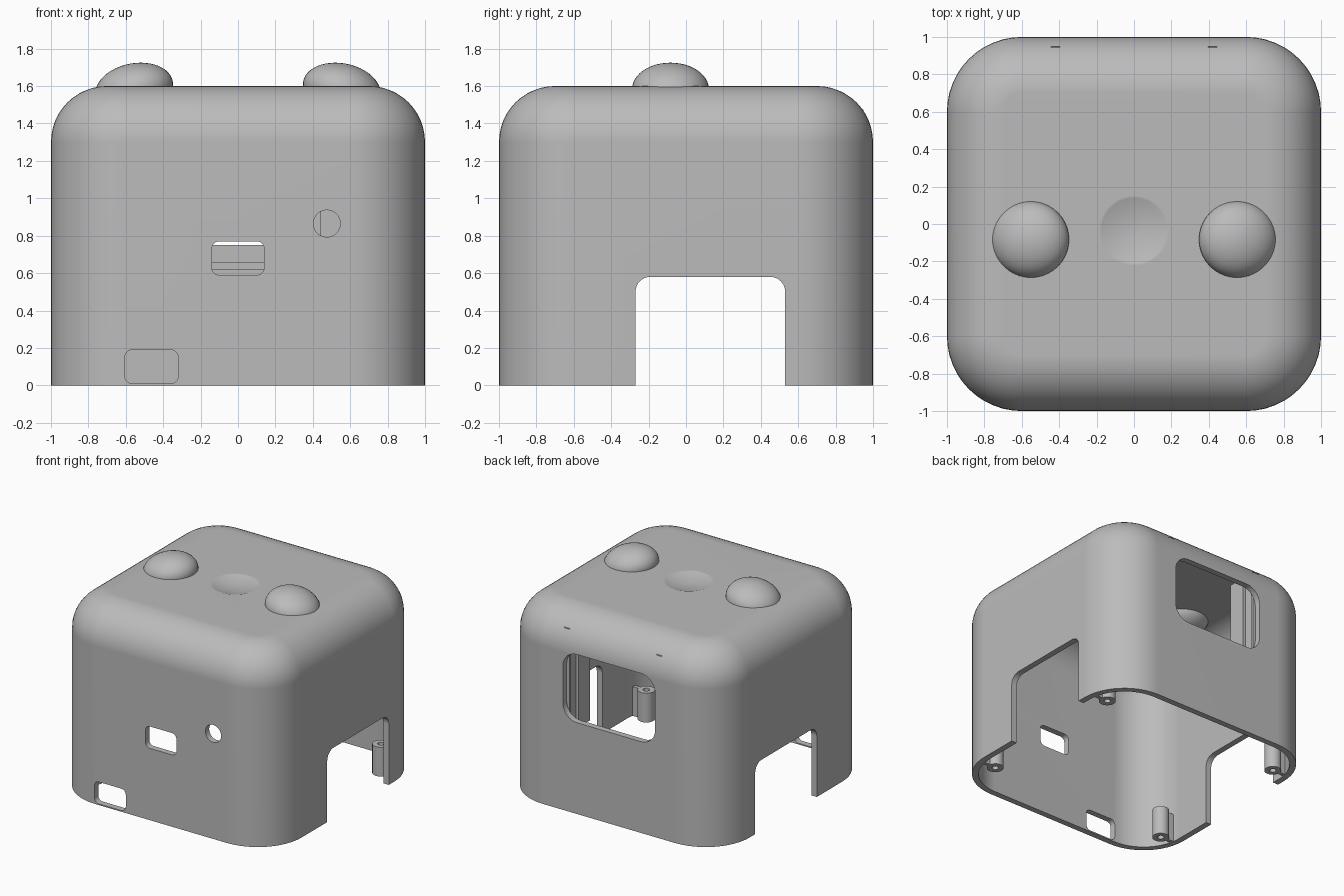
import bpy, bmesh
from math import sin, cos, pi
from mathutils import Matrix

cube = bpy.data.objects.get("Cube")
if cube:
    bpy.data.objects.remove(cube, do_unlink=True)

grey = bpy.data.materials.new("matte_grey")
grey.use_nodes = True
grey.diffuse_color = (0.5, 0.5, 0.5, 1)
grey.node_tree.nodes["Principled BSDF"].inputs["Base Color"].default_value = (0.5, 0.5, 0.5, 1)


def finish(bm, name, smooth=True):
    bmesh.ops.recalc_face_normals(bm, faces=bm.faces)
    mesh = bpy.data.meshes.new(name)
    bm.to_mesh(mesh)
    bm.free()
    obj = bpy.data.objects.new(name, mesh)
    bpy.context.collection.objects.link(obj)
    mesh.materials.append(grey)
    if smooth:
        smooth_by_angle(obj)
    return obj


def activate(obj):
    bpy.ops.object.select_all(action='DESELECT')
    obj.select_set(True)
    bpy.context.view_layer.objects.active = obj


def smooth_by_angle(obj):
    activate(obj)
    bpy.ops.object.shade_smooth_by_angle(angle=0.6)


def rounded_rect(u0, u1, v0, v1, r, n=8):
    """Outline points of a rounded rectangle, counter-clockwise."""
    points = []
    centres = ((u1 - r, v1 - r), (u0 + r, v1 - r), (u0 + r, v0 + r), (u1 - r, v0 + r))
    for k, (cu, cv) in enumerate(centres):
        for i in range(n + 1):
            a = (k + i / n) * pi / 2
            points.append((cu + r * cos(a), cv + r * sin(a)))
    return points


def bridge(bm, a, b):
    for i in range(len(a)):
        j = (i + 1) % len(a)
        bm.faces.new((a[i], a[j], b[j], b[i]))


def shell_surface(bm, half, top, corner, edge):
    """Rounded box without a floor; returns its bottom ring."""
    steps = 12
    levels = [(0, 0)]
    for i in range(steps + 1):
        a = i / steps * pi / 2
        levels.append((edge * (1 - cos(a)), top - edge + edge * sin(a)))
    rings = []
    for inset, z in levels:
        h = half - inset
        outline = rounded_rect(-h, h, -h, h, corner - inset, 12)
        rings.append([bm.verts.new((x, y, z)) for x, y in outline])
    for a, b in zip(rings, rings[1:]):
        bridge(bm, a, b)
    bm.faces.new(rings[-1])
    return rings[0]


def prism(name, outline, axis, d0, d1):
    """Extrude an outline (u, z) along the x or y axis."""
    bm = bmesh.new()
    rings = []
    for d in (d0, d1):
        rings.append([bm.verts.new((u, d, z) if axis == 'y' else (d, u, z)) for u, z in outline])
    bridge(bm, *rings)
    for ring in rings:
        bm.faces.new(ring)
    return finish(bm, name, False)


def box(name, x0, x1, y0, y1, z0, z1):
    outline = [(x0, z0), (x1, z0), (x1, z1), (x0, z1)]
    return prism(name, outline, 'y', y0, y1)


def cut(target, cutter):
    mod = target.modifiers.new("cut", 'BOOLEAN')
    mod.operation = 'DIFFERENCE'
    mod.solver = 'EXACT'
    mod.object = cutter
    activate(target)
    bpy.ops.object.modifier_apply(modifier=mod.name)
    bpy.data.objects.remove(cutter, do_unlink=True)


# Hollow rounded housing, open underneath
bm = bmesh.new()
outer = shell_surface(bm, 1.0, 1.6, 0.4, 0.3)
inner = shell_surface(bm, 0.95, 1.55, 0.35, 0.25)
bridge(bm, outer, inner)
housing = finish(bm, "housing", False)

# Openings: sides, rear window, front ports and round hole
cut(housing, prism("side_cutter", rounded_rect(-0.27, 0.53, -0.4, 0.58, 0.08), 'x', -1.2, 1.2))
cut(housing, prism("window_cutter", rounded_rect(-0.42, 0.42, 0.75, 1.31, 0.13), 'y', 0.8, 1.2))
cut(housing, prism("middle_port_cutter", rounded_rect(-0.14, 0.14, 0.59, 0.77, 0.04), 'y', -1.2, -0.8))
cut(housing, prism("low_port_cutter", rounded_rect(-0.605, -0.32, 0.01, 0.19, 0.04), 'y', -1.2, -0.8))
cut(housing, prism("hole_cutter", rounded_rect(0.403, 0.547, 0.793, 0.937, 0.0719), 'y', -1.2, -0.8))

# Shallow dish in the top
bm = bmesh.new()
bmesh.ops.create_uvsphere(bm, u_segments=48, v_segments=64, radius=0.6,
                          matrix=Matrix.Translation((0, -0.035, 2.17)))
cut(housing, finish(bm, "dish_cutter", False))
smooth_by_angle(housing)
weighted = housing.modifiers.new("even_shading", 'WEIGHTED_NORMAL')
weighted.keep_sharp = True

for side, s in (("left", 1), ("right", -1)):
    # Domed eye, its crown leaning towards the middle
    bm = bmesh.new()
    bmesh.ops.create_uvsphere(bm, u_segments=40, v_segments=24, radius=1)
    for v in bm.verts:
        lean = 0.035 * max(v.co.z, 0)
        v.co = (s * (0.555 - lean) + 0.205 * v.co.x, -0.083 + 0.205 * v.co.y, 1.585 + 0.14 * v.co.z)
    finish(bm, side + "_eye")

    # Guide rail beside the rear window
    def rail(name, a, b, y0, y1):
        box(side + name, min(s * a, s * b), max(s * a, s * b), y0, y1, 0.62, 1.475)
    rail("_rail_lip", 0.395, 0.445, 0.93, 0.95)
    rail("_rail_web", 0.42, 0.445, 0.83, 0.93)
    rail("_rail_block", 0.395, 0.445, 0.68, 0.83)

    # Screw posts with blind holes, each ribbed to the wall
    for end, t in (("front", -1), ("back", 1)):
        bm = bmesh.new()
        profile = ((0.025, 0.08), (0.025, 0), (0.065, 0), (0.065, 0.24), (0.025, 0.24), (0.025, 0.16))
        rings = []
        for r, z in profile:
            rings.append([bm.verts.new((s * 0.83 + r * cos(k * pi / 12), t * 0.67 + r * sin(k * pi / 12), z))
                          for k in range(24)])
        for a, b in zip(rings, rings[1:]):
            bridge(bm, a, b)
        bm.faces.new(rings[0])
        bm.faces.new(rings[-1])
        finish(bm, f"{end}_{side}_post")
        xs = sorted((s * 0.88, s * 0.955))
        box(f"{end}_{side}_rib", *xs, t * 0.67 - 0.015, t * 0.67 + 0.015, 0, 0.24)

# Ledge under the rear window
box("window_ledge", -0.42, 0.42, 0.85, 0.955, 0.62, 0.66)
